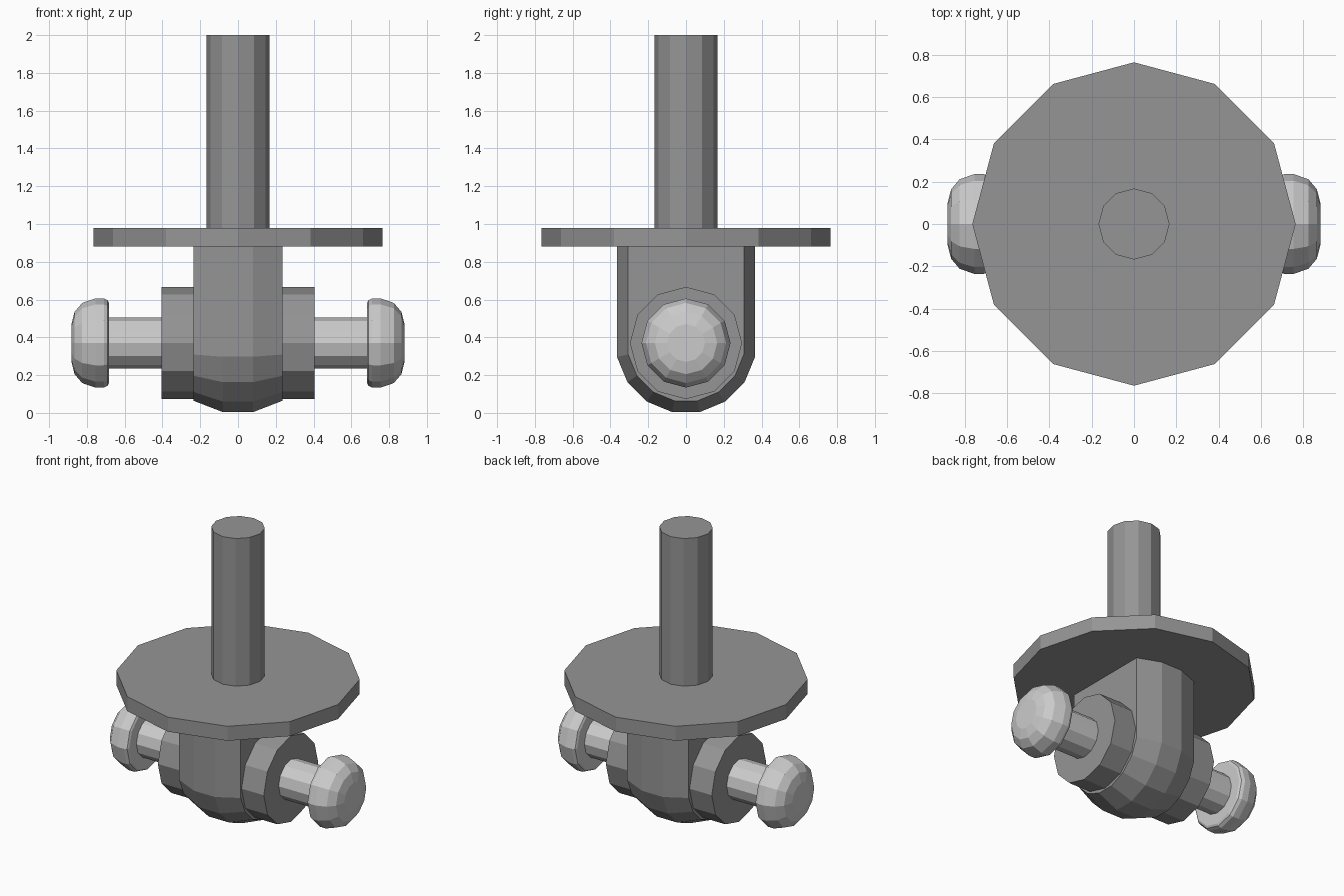
import bpy, bmesh
from math import sin, cos, pi, radians

if "Cube" in bpy.data.objects:
    bpy.data.objects.remove(bpy.data.objects["Cube"])

PIN_Z = 0.37


def material(name, v):
    m = bpy.data.materials.new(name)
    m.diffuse_color = (v, v, v, 1)
    m.use_nodes = True
    m.node_tree.nodes["Principled BSDF"].inputs["Base Color"].default_value = m.diffuse_color
    return m


dark = material("dark_grey", 0.3)


def loft(name, sections, mat=None):
    """Skin matching closed sections and cap both ends."""
    bm = bmesh.new()
    rings = [[bm.verts.new(p) for p in s] for s in sections]
    n = len(rings[0])
    for a, b in zip(rings, rings[1:]):
        for i in range(n):
            j = (i + 1) % n
            bm.faces.new((a[i], a[j], b[j], b[i]))
    bm.faces.new(rings[0][::-1])
    bm.faces.new(rings[-1])
    bmesh.ops.recalc_face_normals(bm, faces=bm.faces)
    me = bpy.data.meshes.new(name)
    bm.to_mesh(me)
    bm.free()
    ob = bpy.data.objects.new(name, me)
    if mat:
        me.materials.append(mat)
    bpy.context.collection.objects.link(ob)
    return ob


def lathe(name, profile, axis, mat=None, n=12):
    """Rings of (position, radius) about the z axis or the pin axis."""
    secs = []
    for t, r in profile:
        ring = [(r * cos(2 * pi * i / n), r * sin(2 * pi * i / n)) for i in range(n)]
        secs.append([(u, v, t) if axis == "z" else (t, u, v + PIN_Z) for u, v in ring])
    return loft(name, secs, mat)


# Upright shaft and round plate
lathe("shaft", [(0.97, 0.168), (2.0, 0.168)], "z", dark)
lathe("plate", [(0.88, 0.765), (0.98, 0.765)], "z", dark)


# Hanging block: U-shaped outline, wider in the middle
def u_section(x, r):
    angles = [radians(-11.25 - 22.5 * k) for k in range(8)]
    side = r * cos(radians(11.25))
    arc = [(x, r * cos(a), PIN_Z + r * sin(a)) for a in angles]
    return [(x, side, 0.9)] + arc + [(x, -side, 0.9)]


loft("hanging_block", [u_section(x, r) for x, r in
     ((-0.235, 0.312), (-0.08, 0.373), (0.08, 0.373), (0.235, 0.312))], dark)

# Collar, cross pin and domed heads
lathe("collar", [(-0.405, 0.297), (0.405, 0.297)], "x", dark)
lathe("cross_pin", [(-0.7, 0.135), (0.7, 0.135)], "x")
head = [(0.683, 0.212), (0.69, 0.226), (0.71, 0.236), (0.755, 0.236),
        (0.825, 0.212), (0.865, 0.165), (0.882, 0.1)]
for side, s in (("right", 1), ("left", -1)):
    lathe("pin_head_" + side, [(s * x, r) for x, r in head], "x")
